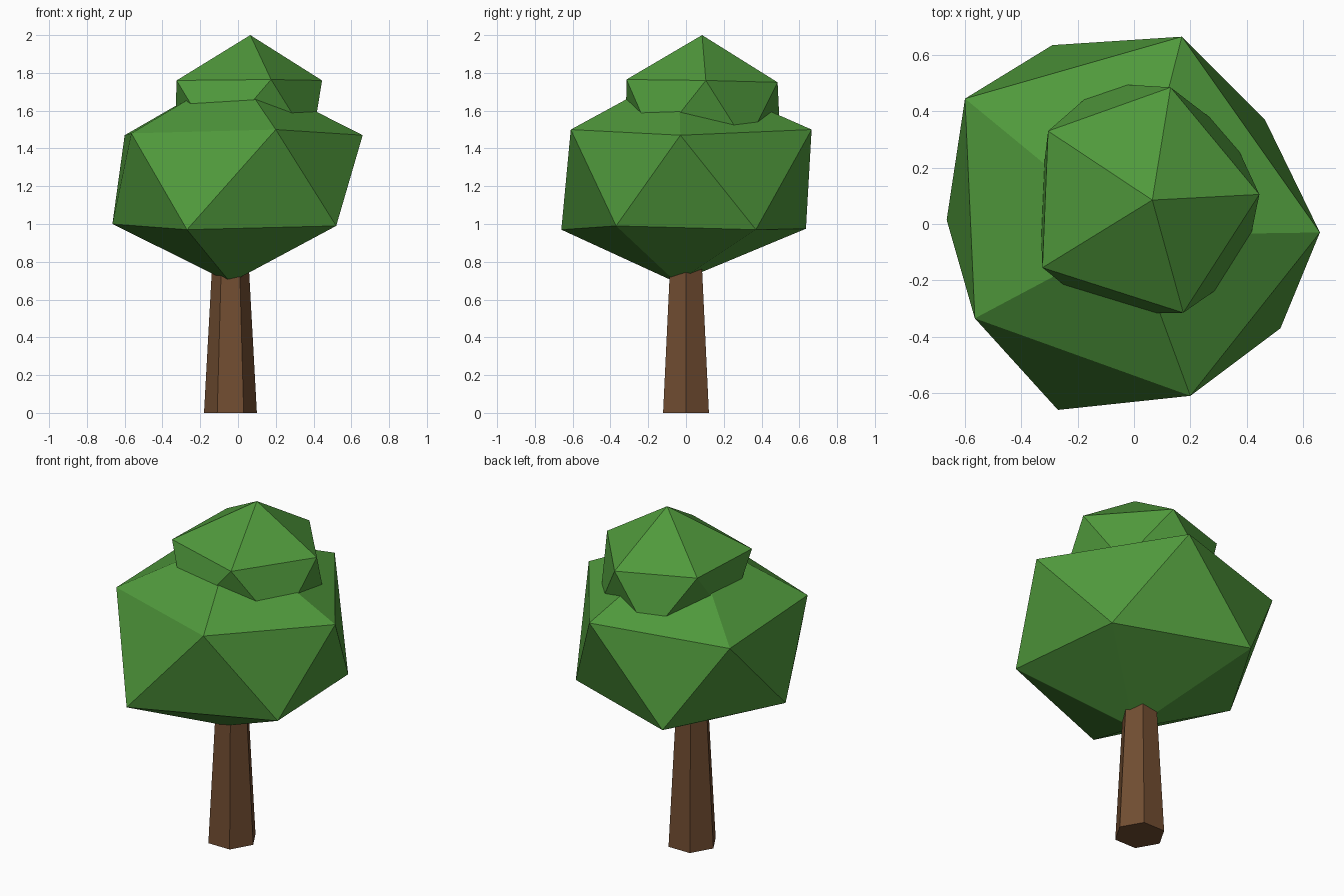
import bpy
import bmesh
from mathutils import Vector

cube = bpy.data.objects.get("Cube")
if cube:
    bpy.data.objects.remove(cube, do_unlink=True)


def make_material(name, color):
    material = bpy.data.materials.new(name)
    material.use_nodes = True
    material.diffuse_color = color
    material.node_tree.nodes["Principled BSDF"].inputs["Base Color"].default_value = color
    return material


def finish(name, bm, material):
    bmesh.ops.recalc_face_normals(bm, faces=bm.faces)
    mesh = bpy.data.meshes.new(name)
    bm.to_mesh(mesh)
    bm.free()
    mesh.materials.append(material)
    obj = bpy.data.objects.new(name, mesh)
    bpy.context.collection.objects.link(obj)
    return obj


def foliage_clump(name, top, upper, lower, bottom, material):
    """Uneven icosahedron: two staggered rings of five between two tips."""
    bm = bmesh.new()
    tip, base = bm.verts.new(top), bm.verts.new(bottom)
    high = [bm.verts.new(p) for p in upper]
    low = [bm.verts.new(p) for p in lower]
    count = len(high)
    for i in range(count):
        j = (i + 1) % count
        bm.faces.new((tip, high[i], high[j]))
        bm.faces.new((high[i], low[i], high[j]))
        bm.faces.new((low[i], low[j], high[j]))
        bm.faces.new((base, low[j], low[i]))
    return finish(name, bm, material)


leaf_green = make_material("leaf green", (0.08, 0.32, 0.045, 1))
bark_brown = make_material("bark brown", (0.165, 0.074, 0.031, 1))

# Tapered six-sided trunk, running up into the foliage
trunk_height = 0.8
bm = bmesh.new()
bmesh.ops.create_cone(bm, cap_ends=True, segments=6, radius1=0.14, radius2=0.096,
                      depth=trunk_height)
# Put corners on the left and right sides
corner = max(bm.verts, key=lambda v: v.co.x)
if abs(corner.co.y) > 0.01:
    for v in bm.verts:
        v.co.x, v.co.y = v.co.y, -v.co.x
bmesh.ops.translate(bm, verts=bm.verts, vec=Vector((-0.04, 0, trunk_height / 2)))
finish("trunk", bm, bark_brown)

# Large main crown
foliage_clump(
    "lower_crown",
    (-0.01, -0.04, 1.81),
    [(0.66, -0.03, 1.47), (0.17, 0.665, 1.5), (-0.6, 0.445, 1.47),
     (-0.565, -0.335, 1.48), (0.2, -0.61, 1.5)],
    [(0.465, 0.37, 0.97), (-0.29, 0.635, 0.975), (-0.665, 0.015, 1.0),
     (-0.27, -0.66, 0.97), (0.52, -0.37, 0.99)],
    (-0.04, -0.05, 0.69),
    leaf_green)

# Small crown sunk into the top of the main one
foliage_clump(
    "upper_crown",
    (0.065, 0.085, 2.0),
    [(0.445, 0.105, 1.76), (0.13, 0.485, 1.75), (-0.305, 0.33, 1.765),
     (-0.325, -0.155, 1.76), (0.175, -0.315, 1.765)],
    [(0.345, 0.32, 1.42), (-0.11, 0.5, 1.43), (-0.335, 0.08, 1.43),
     (-0.12, -0.32, 1.42), (0.39, -0.165, 1.42)],
    (0.03, 0.08, 1.2),
    leaf_green)
